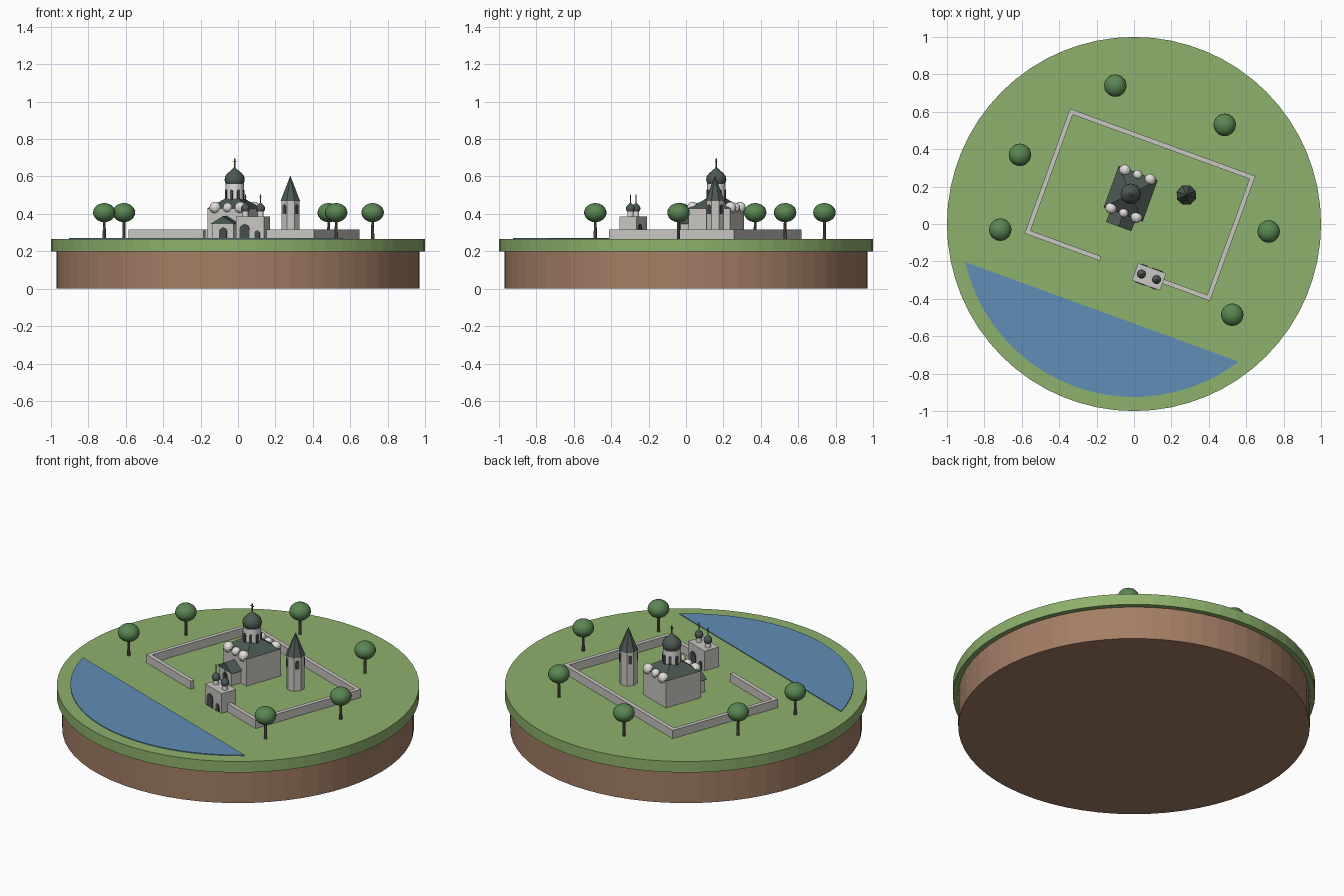
import bpy, bmesh, math
from mathutils import Matrix, Vector

cube = bpy.data.objects.get("Cube")
if cube:
    bpy.data.objects.remove(cube)


def material(name, r, g, b):
    m = bpy.data.materials.new(name)
    m.use_nodes = True
    m.diffuse_color = (r, g, b, 1)
    m.node_tree.nodes["Principled BSDF"].inputs["Base Color"].default_value = (r, g, b, 1)
    return m


GRASS = material("grass_green", .27, .44, .15)
EARTH = material("earth_brown", .37, .21, .13)
WATER = material("water_blue", .12, .27, .47)
STONE = material("pale_stone", .58, .57, .54)
WHITE = material("whitewash", .76, .75, .72)
ROOF = material("slate_green_roof", .075, .1, .085)
DARK = material("dark_opening", .06, .075, .07)
LEAF = material("leaf_green", .1, .24, .085)
BARK = material("bark", .16, .12, .095)
BRASS = material("old_brass", .2, .13, .055)

GROUND = .267
YARD = Matrix.Rotation(math.radians(-20), 4, 'Z')   # the whole yard is turned
PLAIN = Matrix.Identity(4)


def finish(name, bm, mat, frame=YARD, smooth=False):
    bmesh.ops.recalc_face_normals(bm, faces=bm.faces)
    bm.transform(frame)
    me = bpy.data.meshes.new(name)
    bm.to_mesh(me)
    bm.free()
    me.materials.append(mat)
    ob = bpy.data.objects.new(name, me)
    bpy.context.collection.objects.link(ob)
    if smooth:
        bpy.ops.object.select_all(action='DESELECT')
        ob.select_set(True)
        bpy.context.view_layer.objects.active = ob
        bpy.ops.object.shade_smooth_by_angle(angle=math.radians(40))
    return ob


def box(name, mat, x, y, w, d, z0, z1):
    bm = bmesh.new()
    bmesh.ops.create_cube(bm, size=1, matrix=Matrix.Translation((x, y, (z0 + z1) / 2))
                          @ Matrix.Diagonal((w, d, z1 - z0, 1)))
    finish(name, bm, mat)


def lathe(name, mat, x, y, profile, sides, frame=YARD, smooth=False, turn=0):
    """Stack rings of (radius, z) and join them; a zero radius closes to a tip."""
    bm = bmesh.new()
    rings = []
    for r, z in profile:
        n = sides if r else 1
        rings.append([bm.verts.new((x + r * math.cos(turn + math.tau * i / n),
                                    y + r * math.sin(turn + math.tau * i / n), z)) for i in range(n)])
    for a, b in zip(rings, rings[1:]):
        for i in range(sides):
            j = (i + 1) % sides
            quad = [a[i % len(a)], a[j % len(a)], b[j % len(b)], b[i % len(b)]]
            bm.faces.new(list(dict.fromkeys(quad)))
    for ring in (rings[0], rings[-1]):
        if len(ring) > 1:
            bm.faces.new(ring)
    finish(name, bm, mat, frame, smooth)


def ball(name, mat, x, y, z, r, rz, u, v, frame=YARD, smooth=False):
    bm = bmesh.new()
    bmesh.ops.create_uvsphere(bm, u_segments=u, v_segments=v, radius=1,
                              matrix=Matrix.Translation((x, y, z)) @ Matrix.Diagonal((r, r, rz, 1)))
    finish(name, bm, mat, frame, smooth)


def prism(name, mat, points, depth, place):
    """Extrude an outline drawn in x and z along y, then place it."""
    bm = bmesh.new()
    face = bm.faces.new([bm.verts.new((px, -depth / 2, pz)) for px, pz in points])
    out = bmesh.ops.extrude_face_region(bm, geom=[face])
    bmesh.ops.translate(bm, vec=(0, depth, 0),
                        verts=[g for g in out["geom"] if isinstance(g, bmesh.types.BMVert)])
    finish(name, bm, mat, YARD @ place)


def arch(name, x, y, z, w, h, angle=0, dist=0):
    """Thin arched plate; angle turns it about (x, y), dist pushes it outward."""
    r = w / 2
    pts = [(-r, 0), (r, 0)] + [(r * math.cos(math.pi * i / 8), h - r + r * math.sin(math.pi * i / 8))
                               for i in range(9)]
    place = (Matrix.Translation((x, y, z)) @ Matrix.Rotation(angle, 4, 'Z')
             @ Matrix.Translation((0, -dist, 0)))
    prism(name, DARK, pts, .006, place)


def onion(name, x, y, z, r, h, pole):
    """Onion dome with a pole and crossbar on top."""
    shape = [(.72, 0), (.92, .14), (1, .32), (.93, .5), (.68, .66), (.36, .79), (.14, .9), (0, 1)]
    lathe(name, ROOF, x, y, [(r * a, z + h * b) for a, b in shape], 20, smooth=True)
    top = z + h + pole
    t = r * .12
    box(name + "_pole", BRASS, x, y, t, t, z + h * .92, top)
    box(name + "_crossbar", BRASS, x, y, t * 3.5, t, top - pole * .4, top - pole * .3)


# Base island
lathe("earth_base", EARTH, 0, 0, [(.97, 0), (.97, .2)], 64, PLAIN)
lathe("grass_disc", GRASS, 0, 0, [(1, .2), (1, GROUND)], 64, PLAIN)

# Lake: a circle segment with a straight shore
shore, radius = -.5, .925
half = math.acos(-shore / radius)
bm = bmesh.new()
rim = [-math.pi / 2 - half + 2 * half * i / 20 for i in range(21)]
bed = bm.faces.new([bm.verts.new((radius * math.cos(a), radius * math.sin(a), GROUND - .004)) for a in rim])
top = bmesh.ops.extrude_face_region(bm, geom=[bed])
bmesh.ops.translate(bm, vec=(0, 0, .009), verts=[g for g in top["geom"] if isinstance(g, bmesh.types.BMVert)])
finish("lake", bm, WATER)

# Trees
for i, (x, y) in enumerate([(-.1, .74), (.485, .53), (-.61, .37), (-.715, -.03), (.72, -.04), (.525, -.485)]):
    lathe(f"tree_trunk_{i}", BARK, x, y, [(.009, GROUND), (.007, .37)], 8, PLAIN)
    ball(f"tree_crown_{i}", LEAF, x, y, .407, .06, .051, 20, 12, PLAIN, True)

# Yard walls, with an opening beside the gatehouse
L, R, F, B, T, H = -.52, .51, -.235, .45, .025, .317
box("back_wall", STONE, (L + R) / 2, B, R - L + T, T, GROUND, H)
box("left_wall", STONE, R, (F + B) / 2, T, B - F, GROUND, H)
box("right_wall", STONE, L, (F + B) / 2, T, B - F, GROUND, H)
box("front_wall_long", STONE, (L - .105) / 2 - T / 4, F, -.105 - L + T / 2, T, GROUND, H)
box("front_wall_short", STONE, (.24 + R) / 2 + T / 4, F, R - .24 + T / 2, T, GROUND, H)

# Gatehouse with two small domes
gx, gy = .172, -.238
box("gatehouse", STONE, gx, gy, .16, .097, GROUND, .387)
for side in (0, math.pi):
    s = 1 if side == 0 else -1
    arch("gate_arch", gx - s * .03, gy, GROUND, .056, .078, side, .0495)
    arch("gate_small_arch", gx + s * .042, gy, GROUND, .03, .045, side, .0495)
for s in (-1, 1):
    lathe("gate_drum", WHITE, gx + s * .043, gy, [(.016, .387), (.016, .415)], 12, smooth=True)
    onion("gate_dome", gx + s * .043, gy, .412, .024, .052, .04)

# Church body, roof and rounded gables
cx, cy = -.072, .146
w, d, eave = .222, .235, .43
box("church_body", STONE, cx, cy, w, d, GROUND, eave)
bm = bmesh.new()
bmesh.ops.create_cone(bm, cap_ends=True, segments=4, radius1=w / math.sqrt(2), radius2=.05,
                      depth=.055, matrix=Matrix.Translation((cx, cy, eave + .0275))
                      @ Matrix.Diagonal((1, d / w, 1, 1)) @ Matrix.Rotation(math.pi / 4, 4, 'Z'))
finish("church_roof", bm, ROOF)
for s in (-1, 1):
    for k in (-1, 0, 1):
        r = .031 if k else .026
        ball("rounded_gable", WHITE, cx + k * .072, cy + s * .108, eave + .004, r, r, 12, 8)

# Church drum with narrow windows and the main dome
lathe("church_drum", WHITE, cx, cy, [(.05, .455), (.05, .56)], 24, smooth=True)
for i in range(8):
    arch("drum_window", cx, cy, .475, .016, .055, math.tau * i / 8, .05)
onion("main_dome", cx, cy, .55, .054, .105, .04)

# Porch
px, py = cx, -.003
box("porch", STONE, px, py, .12, .065, GROUND, .347)
prism("porch_roof", ROOF, [(-.072, .345), (.072, .345), (0, .388)], .076, Matrix.Translation((px, py, 0)))
arch("porch_door", px, py, GROUND, .044, .06, 0, .0335)

# Bell tower
tx, ty = .21, .241
lathe("bell_tower", STONE, tx, ty, [(.051, GROUND), (.051, .472)], 8)
lathe("tower_spire", ROOF, tx, ty, [(.055, .47), (0, .605)], 8)
for i in range(4):
    arch("tower_window", tx, ty, .4, .02, .05, math.radians(-22.5) + i * math.pi / 2, .048)
